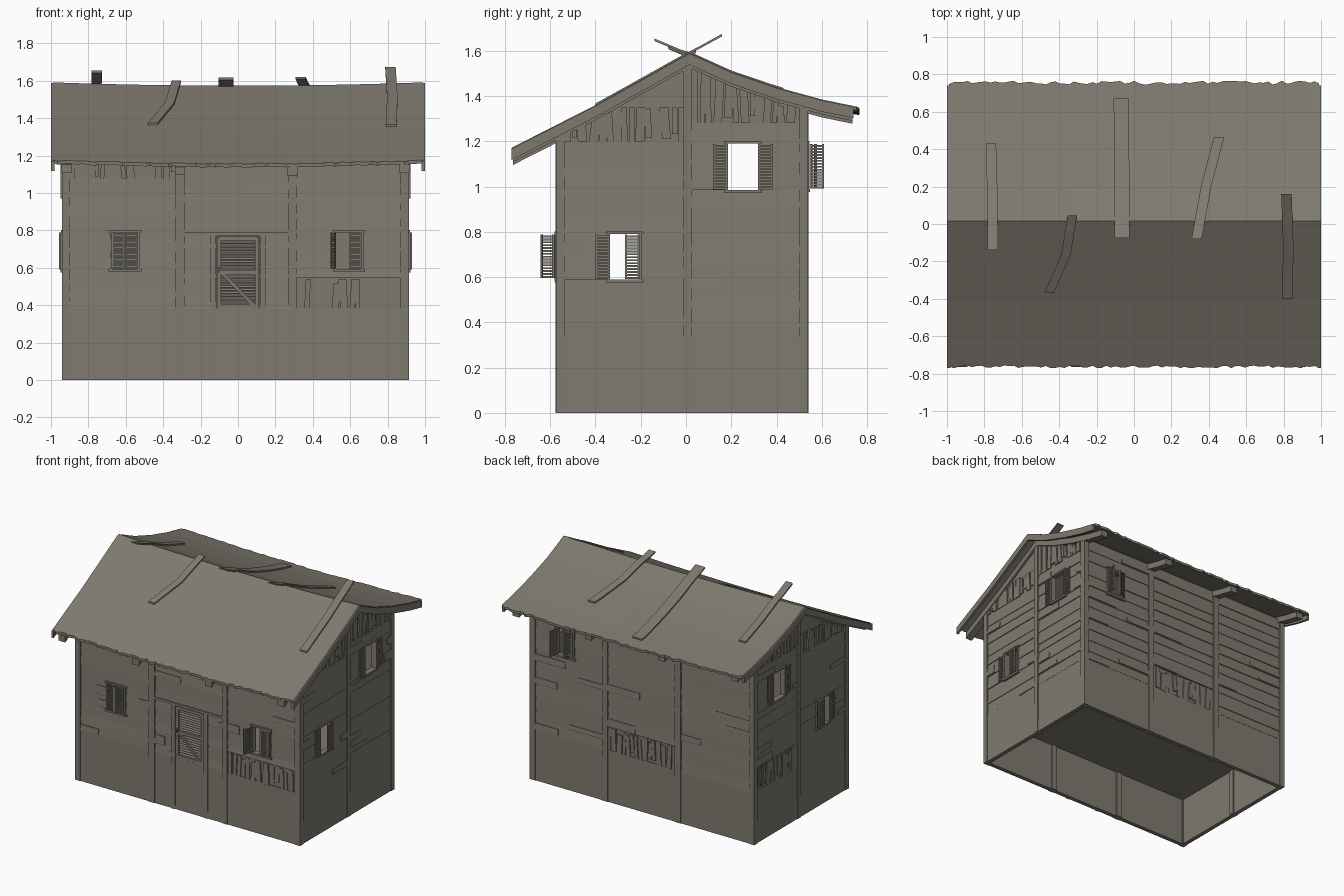
import bpy, bmesh, math, random

if "Cube" in bpy.data.objects:
    bpy.data.objects.remove(bpy.data.objects["Cube"])
random.seed(4)
R = random.uniform

wood = bpy.data.materials.new("weathered wood")
wood.diffuse_color = (0.212, 0.195, 0.160, 1)
wood.use_nodes = True
wood.node_tree.nodes["Principled BSDF"].inputs["Base Color"].default_value = wood.diffuse_color

# wall frames: u along the wall, d outward, z up
WALLS = {
    "front": lambda u, d, z: (u, -0.56 - d, z),
    "back": lambda u, d, z: (u, 0.525 + d, z),
    "right": lambda u, d, z: (0.899 + d, u, z),
    "left": lambda u, d, z: (-0.926 - d, u, z),
}
WORLD = lambda x, y, z: (x, y, z)
PROFILE = [(-0.77, 1.172), (-0.4, 1.36), (0.015, 1.592), (0.2, 1.508),
           (0.4, 1.44), (0.6, 1.385), (0.77, 1.35)]


def roof_z(y, x=1.0):
    for (a, za), (b, zb) in zip(PROFILE, PROFILE[1:]):
        if y <= b or b == PROFILE[-1][0]:
            return za + (zb - za) * (y - a) / (b - a) - 0.018 * (1 - x * x)


def finish(bm, name):
    bmesh.ops.recalc_face_normals(bm, faces=bm.faces)
    me = bpy.data.meshes.new(name)
    bm.to_mesh(me)
    bm.free()
    me.materials.append(wood)
    ob = bpy.data.objects.new(name, me)
    bpy.context.collection.objects.link(ob)
    return ob


def box(bm, M, u0, u1, d0, d1, z0, z1, z1b=None, dtop=None, shift=0.0):
    """Box with optional sloped top, tapered face and sideways lean."""
    zb = z1 if z1b is None else z1b
    dt = d1 if dtop is None else dtop
    pts = [(u0, d0, z0), (u1, d0, z0), (u1, d1, z0), (u0, d1, z0),
           (u0 + shift, d0, z1), (u1 + shift, d0, zb), (u1 + shift, dt, zb), (u0 + shift, dt, z1)]
    v = [bm.verts.new(M(*p)) for p in pts]
    for f in ((0, 1, 2, 3), (4, 5, 6, 7), (0, 1, 5, 4), (1, 2, 6, 5), (2, 3, 7, 6), (3, 0, 4, 7)):
        bm.faces.new([v[i] for i in f])


def sweep(bm, x0, x1, top, thick, ya, yb):
    """Beam following the underside of the roof."""
    ys = [ya] + [p[0] for p in PROFILE if ya < p[0] < yb] + [yb]
    rings = []
    for y in ys:
        z = roof_z(y, (x0 + x1) / 2) - top
        rings.append([bm.verts.new(c) for c in ((x0, y, z), (x1, y, z), (x1, y, z - thick), (x0, y, z - thick))])
    for a, b in zip(rings, rings[1:]):
        for i in range(4):
            bm.faces.new((a[i], a[(i + 1) % 4], b[(i + 1) % 4], b[i]))
    bm.faces.new(rings[0])
    bm.faces.new(rings[-1])


def backing(bm, M, u0, u1, z0, za, zb, hole):
    if not hole:
        return box(bm, M, u0, u1, -0.02, 0, z0, za, zb)
    a, b, c, e = hole
    if c > z0:
        box(bm, M, u0, u1, -0.02, 0, z0, c)
    box(bm, M, u0, a, -0.02, 0, c, e)
    box(bm, M, b, u1, -0.02, 0, c, e)
    box(bm, M, u0, u1, -0.02, 0, e, za, zb)


def siding(bm, M, u0, u1, z0, z1, hole):
    """Overlapping boards, cut around the opening, with odd patches."""
    stops = sorted({z0, z1} | ({max(z0, hole[2]), hole[3]} if hole else set()))
    for lo, hi in zip(stops, stops[1:]):
        n = max(1, round((hi - lo) / 0.085))
        cuts = [lo] + [lo + (hi - lo) * (i + R(-.2, .2)) / n for i in range(1, n)] + [hi]
        for a, b in zip(cuts, cuts[1:]):
            spans = [(u0, u1)]
            if hole and a < hole[3] - .001 and b > hole[2] + .001:
                spans = [(u0, hole[0]), (hole[1], u1)]
            for s, e in spans:
                box(bm, M, s, e, 0, R(.007, .011), a, b, dtop=.004)
                if R(0, 1) < .45:
                    w = (e - s) * R(.25, .5)
                    p = s if R(0, 1) < .5 else e - w
                    box(bm, M, p, p + w, 0, .014, a + .005, a + (b - a) * R(.4, .7), dtop=.011)


def strips(bm, M, u0, u1, z0, top):
    """Broken upright slats."""
    u = u0
    while u < u1 - .02:
        w = min(R(.02, .042), u1 - u)
        lean = R(-.012, .012) if u > u0 + .012 and u + w < u1 - .012 else 0
        t0, t1 = top(u), top(u + w)
        cut = R(0, .035) if R(0, 1) < .4 else 0
        box(bm, M, u, u + w, 0, R(.005, .012), z0 + (R(0, .04) if R(0, 1) < .3 else 0),
            t0 - cut, t1 - cut * R(.3, 1), shift=lean)
        u += w + R(.002, .01)


def shutter(bm, M, hinge, s, w, z0, z1, ang):
    a = math.radians(ang)
    N = lambda t, e, z: M(hinge - s * (t * math.cos(a) - e * math.sin(a)),
                          .022 + t * math.sin(a) + e * math.cos(a), z)
    for t in (0, w - .009):
        box(bm, N, t, t + .009, 0, .01, z0, z1)
    n = 15
    step = (z1 - z0) / n
    for i in range(n):
        box(bm, N, .004, w - .004, .002, .008, z0 + i * step, z0 + i * step + step * .62)


def window(bm, M, hole, angles):
    a, b, c, e = hole
    box(bm, M, a - .018, b + .018, -.01, .022, c - .014, c)
    box(bm, M, a - .018, b + .018, -.01, .02, e, e + .012)
    for p in (a - .01, b):
        box(bm, M, p, p + .01, -.02, .018, c, e)
    w = (b - a) / 2 - .001
    shutter(bm, M, a, -1, w, c + .002, e - .002, angles[0])
    shutter(bm, M, b, 1, w, c + .002, e - .002, angles[1])


# bays: wall, u0, u1, top of wall (None = roof), boards from/to, opening, shutter angles, slat band
up, low = (.185, .318, .985, 1.19), (-.335, -.205, .59, .79)
w1, w2, wb = (-.675, -.535, .595, .79), (.525, .66, .595, .79), (.555, .685, .99, 1.19)
door = (-.115, .115, .38, .77)
BAYS = [
    ("front", -.905, -.33, 1.23, .38, 1.075, w1, (0, 0), (1.075, 1.18)),
    ("front", -.29, .275, 1.23, .38, 1.2, door, None, None),
    ("front", .31, .87, 1.23, .545, 1.2, w2, (112, 0), (.38, .54)),
    ("back", -.905, -.33, 1.37, .38, 1.36, None, None, None),
    ("back", -.29, .275, 1.37, .56, 1.36, None, None, (.38, .555)),
    ("back", .31, .87, 1.37, .38, 1.36, wb, (20, 95), None),
    ("right", -.535, -.012, None, .38, 1.2, low, (178, 0), (1.2, 1.35)),
    ("right", .025, .5, None, .38, 1.28, up, (178, 178), (1.28, 1.6)),
    ("left", -.535, -.012, None, .38, 1.2, low, (178, 0), (1.2, 1.35)),
    ("left", .025, .5, None, .56, 1.28, up, (178, 178), (1.28, 1.6)),
]
parts = {}
for wall, u0, u1, top, b0, b1, hole, ang, band in BAYS:
    M = WALLS[wall]
    bw = parts.setdefault(wall + "_wall", bmesh.new())
    bb = parts.setdefault(wall + "_boards", bmesh.new())
    za, zb = (top, top) if top else (roof_z(u0) - .035, roof_z(u1) - .035)
    backing(bw, M, u0 - .02, u1 + .02, .37, za, zb, hole)
    siding(bb, M, u0, u1, b0, b1, hole)
    if band:
        bs = parts.setdefault(wall + "_broken_slats", bmesh.new())
        lim = (lambda u: band[1]) if top else (lambda u: min(band[1], roof_z(u) - .05))
        strips(bs, M, u0, u1, band[0], lim)
    if ang:
        window(parts.setdefault(wall + "_windows", bmesh.new()), M, hole, ang)
    if wall in ("left", "left") and b0 > .5:
        strips(bs, M, u0, u1, .38, lambda u: .555)

# foundation skirt and floor (open below)
bf = bmesh.new()
for wall, M in WALLS.items():
    a, b = (-.93, .9) if wall in ("front", "back") else (-.565, .53)
    box(bf, M, a, b, -.02, .011, 0, .385, dtop=.008)
parts["foundation"] = bf
bf = bmesh.new()
box(bf, WORLD, -.92, .895, -.555, .52, .36, .38)
parts["floor"] = bf

# posts
bp = bmesh.new()
for x0, x1 in ((-.941, -.9), (.868, .914)):
    for y0, y1 in ((-.575, -.535), (.5, .54)):
        box(bp, WORLD, x0, x1, y0, y1, 0, roof_z((y0 + y1) / 2) - .045)
for x0, x1 in ((-.334, -.286), (.27, .313)):
    box(bp, WALLS["front"], x0, x1, -.03, .016, 0, 1.21)
    box(bp, WALLS["back"], x0, x1, -.03, .016, 0, 1.36)
for side in ("left", "right"):
    box(bp, WALLS[side], -.013, .026, -.03, .015, 0, 1.55)
parts["posts"] = bp

# door with frame, louvres and brace
bd = bmesh.new()
F = WALLS["front"]
for s in (-1, 1):
    a, b = sorted((s * .118, s * .15))
    box(bd, F, a, b, -.02, .016, 0, .775)
    a, b = sorted((s * .092, s * .113))
    box(bd, F, a, b, -.012, .008, .385, .765)
box(bd, F, -.286, .27, 0, .017, .775, .792)
box(bd, F, -.113, .113, -.02, -.01, .382, .768)
for z in (.385, .565, .745):
    box(bd, F, -.1, .1, -.012, .0075, z, z + .022)
for z0 in (.412, .595):
    for i in range(9):
        box(bd, F, -.093, .093, -.012, .002, z0 + i * .0168, z0 + i * .0168 + .010, dtop=-.006)
box(bd, F, .07, .095, -.01, .007, .4, .57, shift=-.165)
box(bd, F, -.106, -.099, .008, .018, .575, .605)
parts["door"] = bd

# rafters and gable trim
br = bmesh.new()
for x in (-.917, -.31, .291, .89):
    sweep(br, x - .027, x + .027, .018, .045, -.765, .735)
parts["rafters"] = br
bt = bmesh.new()
for x0, x1 in ((-1, -.982), (.982, 1)):
    sweep(bt, x0, x1, .004, .05, -.77, .74)
parts["gable_trim"] = bt

# loose boards thrown over the ridge
bl = bmesh.new()
LOOSE = [(((-.755, -.14), (-.757, .15), (-.765, .43)), .055, 0), (((-.33, .045), (-.365, -.17), (-.455, -.37)), .05, 1),
         (((-.065, -.075), (-.065, .3), (-.07, .765)), .08, 0), (((.335, -.08), (.385, .2), (.455, .465)), .055, 0),
         (((.815, .16), (.825, -.12), (.82, -.4)), .056, 1)]
for path, w, front in LOOSE:
    rings = []
    for (xa, ya), (xb, yb) in zip(path, path[1:]):
        for k in range(5 if rings else 6):
            t = (k + (1 if rings and xa != path[0][0] else 0)) / 5
            x, y = xa + (xb - xa) * t, ya + (yb - ya) * t
            sag = .018 * (1 - x * x)
            line = (1.582 + .55 * y if front else 1.592 - .42 * y) - sag
            z = max(roof_z(y, x) + .001, line) if (y < 0) == bool(front) else line
            rings.append([bl.verts.new(c) for c in ((x - w / 2, y, z), (x + w / 2, y, z),
                                                    (x + w / 2, y, z + .011), (x - w / 2, y, z + .011))])
    for a, b in zip(rings, rings[1:]):
        for i in range(4):
            bl.faces.new((a[i], a[(i + 1) % 4], b[(i + 1) % 4], b[i]))
    bl.faces.new(rings[0])
    bl.faces.new(rings[-1])
parts["loose_roof_boards"] = bl

for name, bm in parts.items():
    finish(bm, name)

# sagging roof sheet with ragged eaves
bm = bmesh.new()
cols = []
for i in range(81):
    x = -.99 + 1.98 * i / 80
    ys = [p[0] for p in PROFILE]
    ys[0] += R(-.002, .014)
    ys[-1] -= R(.004, .024)
    cols.append([bm.verts.new((x, y, roof_z(y, x))) for y in ys])
top = []
for a, b in zip(cols, cols[1:]):
    for j in range(len(PROFILE) - 1):
        top.append(bm.faces.new((a[j], b[j], b[j + 1], a[j + 1])))
ext = bmesh.ops.extrude_face_region(bm, geom=top, use_keep_orig=True)
for v in ext["geom"]:
    if isinstance(v, bmesh.types.BMVert):
        v.co.z -= .018
finish(bm, "roof")
